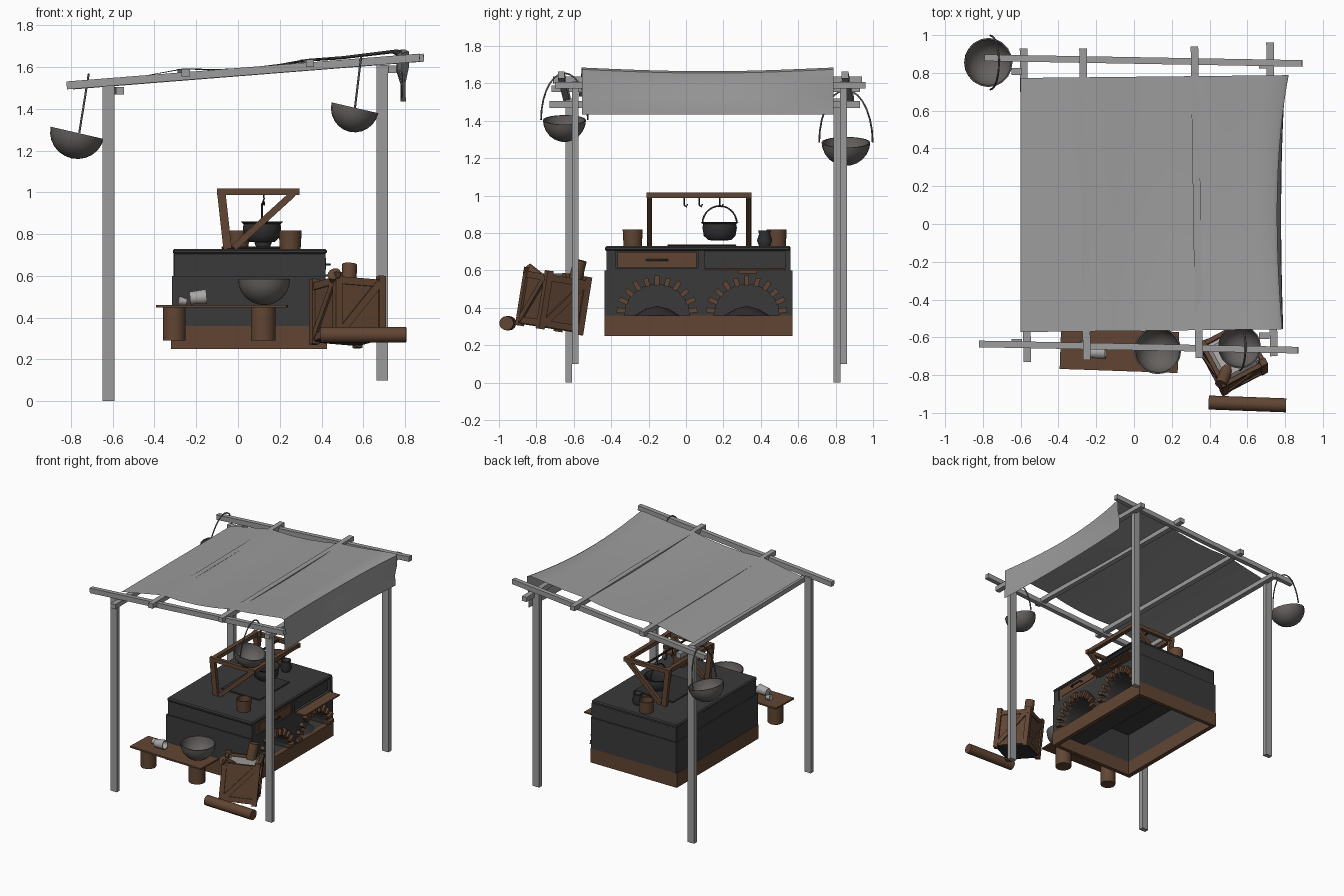
import bpy, bmesh, math
from mathutils import Matrix, Vector

if "Cube" in bpy.data.objects:
    bpy.data.objects.remove(bpy.data.objects["Cube"])


def material(name, r, g, b):
    m = bpy.data.materials.new(name)
    m.use_nodes = True
    m.diffuse_color = (r, g, b, 1)
    m.node_tree.nodes["Principled BSDF"].inputs["Base Color"].default_value = (r, g, b, 1)
    return m


GREY = material("weathered grey", 0.33, 0.33, 0.33)
BROWN = material("brown wood", 0.12, 0.06, 0.033)
STONE = material("dark stone", 0.042, 0.042, 0.042)
IRON = material("black iron", 0.03, 0.03, 0.032)
METAL = material("dull metal", 0.13, 0.12, 0.115)
PALE = material("pale grey", 0.4, 0.39, 0.38)


def finish(name, bm, mat, matrix=None, smooth=False, bevel=0):
    if matrix:
        bm.transform(matrix)
    bmesh.ops.recalc_face_normals(bm, faces=bm.faces)
    me = bpy.data.meshes.new(name)
    bm.to_mesh(me)
    bm.free()
    me.materials.append(mat)
    ob = bpy.data.objects.new(name, me)
    bpy.context.collection.objects.link(ob)
    if smooth:
        bpy.ops.object.select_all(action='DESELECT')
        ob.select_set(True)
        bpy.context.view_layer.objects.active = ob
        bpy.ops.object.shade_smooth_by_angle(angle=math.radians(40))
    if bevel:
        mod = ob.modifiers.new("edge", 'BEVEL')
        mod.width, mod.segments = bevel, 1
    return ob


def box(name, x, y, z, mat, matrix=None, bevel=0):
    """Box from (min, max) ranges."""
    bm = bmesh.new()
    size = [r[1] - r[0] for r in (x, y, z)]
    mid = [(r[1] + r[0]) / 2 for r in (x, y, z)]
    bmesh.ops.create_cube(bm, size=1, matrix=Matrix.Translation(mid) @ Matrix.Diagonal((*size, 1)))
    return finish(name, bm, mat, matrix, bevel=bevel)


def axis_frame(a, b):
    a, b = Vector(a), Vector(b)
    d = (b - a).normalized()
    side = d.cross((0, 0, 1))
    side = side.normalized() if side.length > 0.15 else Vector((1, 0, 0))
    up = d.cross(side).normalized()
    side = up.cross(d)
    rot = Matrix((side, up, d)).transposed().to_4x4()
    return Matrix.Translation((a + b) / 2) @ rot, (b - a).length


def beam(name, a, b, w, h, mat, matrix=None):
    frame, length = axis_frame(a, b)
    ob = box(name, (-w / 2, w / 2), (-h / 2, h / 2), (-length / 2, length / 2), mat,
             matrix @ frame if matrix else frame)
    return ob


def rod(name, a, b, r, mat, sides=14):
    frame, length = axis_frame(a, b)
    bm = bmesh.new()
    bmesh.ops.create_cone(bm, cap_ends=True, segments=sides, radius1=r, radius2=r, depth=length)
    return finish(name, bm, mat, frame, smooth=True)


def lathe(name, profile, mat, matrix, steps=20):
    bm = bmesh.new()
    vs = [bm.verts.new((r, 0, z)) for r, z in profile]
    es = [bm.edges.new(p) for p in zip(vs, vs[1:])]
    bmesh.ops.spin(bm, geom=vs + es, cent=(0, 0, 0), axis=(0, 0, 1), angle=math.tau, steps=steps)
    bmesh.ops.remove_doubles(bm, verts=bm.verts, dist=0.0005)
    return finish(name, bm, mat, matrix, smooth=True)


def wire(name, pts, r, mat):
    cu = bpy.data.curves.new(name, 'CURVE')
    cu.dimensions, cu.bevel_depth, cu.bevel_resolution = '3D', r, 1
    sp = cu.splines.new('POLY')
    sp.points.add(len(pts) - 1)
    for p, co in zip(sp.points, pts):
        p.co = (*co, 1)
    ob = bpy.data.objects.new(name, cu)
    bpy.context.collection.objects.link(ob)
    me = bpy.data.meshes.new_from_object(ob.evaluated_get(bpy.context.evaluated_depsgraph_get()))
    bpy.data.objects.remove(ob)
    me.materials.append(mat)
    bpy.context.collection.objects.link(bpy.data.objects.new(name, me))


def bowl(name, centre, r, depth, tilt=0):
    arc = [math.radians(a) for a in range(0, 91, 15)]
    prof = [(r * math.sin(a), -depth * math.cos(a)) for a in arc]
    prof += [(k * 0.94, z * 0.94) for k, z in reversed(prof)]
    lathe(name, prof, METAL, Matrix.Translation(centre) @ Matrix.Rotation(math.radians(tilt), 4, 'Y'))


def handle(name, centre, half, height, lean, mat):
    x, y, z = centre
    wire(name, [(x + lean * math.sin(t), y + half * math.cos(t), z + height * math.sin(t))
                for t in (math.pi * i / 14 for i in range(15))], 0.005, mat)


# Canopy frame: four posts, two sloping rails, four cross beams
for end, ys in (("front", (-0.627, -0.592)), ("back", (0.807, 0.842))):
    for side, x, y, lo, hi in (("right", -0.62, ys[0], 0, 1.52), ("left", 0.69, ys[1], 0.1, 1.61)):
        box(f"{end}_{side}_post", (x - 0.028, x + 0.028), (y - 0.018, y + 0.018), (lo, hi), GREY)
beam("front_rail", (-0.82, -0.635, 1.512), (0.87, -0.668, 1.645), 0.035, 0.038, GREY)
beam("back_rail", (-0.79, 0.88, 1.512), (0.89, 0.85, 1.645), 0.035, 0.038, GREY)
for x0, x1, y0, y1, z in ((-0.565, -0.585, -0.73, 0.93, 1.487), (-0.25, -0.27, -0.72, 0.93, 1.572),
                          (0.345, 0.32, -0.71, 0.94, 1.618), (0.74, 0.72, -0.7, 0.96, 1.59)):
    beam("cross_beam", (x0, y0, z), (x1, y1, z), 0.04, 0.036, GREY)

# Cloth canopy with a hanging flap on the high side
section = [(-0.602, 1.53), (-0.43, 1.562), (-0.26, 1.594), (-0.1, 1.59), (0.05, 1.597), (0.2, 1.615),
           (0.33, 1.639), (0.5, 1.652), (0.66, 1.672), (0.765, 1.685), (0.785, 1.675),
           (0.785, 1.6), (0.788, 1.52), (0.79, 1.435)]
bm = bmesh.new()
rows = []
for i in range(15):
    t = i / 14
    row = []
    for x, z in section:
        k = max(0, (x + 0.6) / 1.4)
        wave = (0.03 * (2 * t - 1) ** 2 + 0.035 * t ** 4 - 0.03) * k ** 4 * (1 if z > 1.55 else 0.4)
        dip = -0.02 * math.sin(math.pi * t) * k * (z > 1.55)
        row.append(bm.verts.new((x + wave, -0.572 + 0.015 * k + t * 1.345, z + dip)))
    rows.append(row)
for a, b in zip(rows, rows[1:]):
    for j in range(len(section) - 1):
        bm.faces.new((a[j], a[j + 1], b[j + 1], b[j]))
finish("cloth_canopy", bm, GREY, smooth=True)

# Stove: open wooden base, stone walls, solid upper block
YS = (-0.435, 0.57)
for name, z, mat, d in (("base", (0.25, 0.36), BROWN, 0.005), ("wall", (0.36, 0.6), STONE, 0)):
    for end, y in (("front", (YS[0], YS[0] + 0.03)), ("back", (YS[1] - 0.03, YS[1]))):
        box(f"{end}_{name}", (-0.315 - d, 0.42 + d), y, z, mat)
    box(f"right_{name}", (-0.315 - d, -0.285), YS, z, mat)
box("left_base", (0.39, 0.425), YS, (0.25, 0.36), BROWN)
box("upper_block", (-0.31, 0.4), (-0.425, 0.56), (0.59, 0.715), STONE, bevel=0.006)
box("stove_top", (-0.312, 0.425), (-0.432, 0.56), (0.703, 0.73), STONE, bevel=0.008)
for y in ((-0.425, -0.375), (0.065, 0.1), (0.53, 0.56)):
    box("drawer_divider", (0.39, 0.42), y, (0.59, 0.71), STONE)
box("drawer_sill", (0.39, 0.42), (-0.425, 0.56), (0.59, 0.61), STONE)

# Arched fire openings: wall strip whose lower edge follows the arches
CENTRES, AW, AH, SILL = (-0.155, 0.325), 0.175, 0.165, 0.36
samples = [YS[0]]
for c in CENTRES:
    samples += [c - AW * math.cos(math.pi * i / 20) for i in range(21)]
samples.append(YS[1])
bm = bmesh.new()
prev = None
for y in samples:
    low = SILL
    for c in CENTRES:
        low += AH * math.sqrt(max(0, 1 - ((y - c) / AW) ** 2))
    cur = [bm.verts.new(p) for p in ((0.42, y, 0.6), (0.42, y, low), (0.15, y, low))]
    if prev:
        for j in (0, 1):
            bm.faces.new((prev[j], prev[j + 1], cur[j + 1], cur[j]))
    prev = cur
finish("arched_wall", bm, STONE)
box("oven_back", (0.14, 0.15), YS, (SILL, 0.6), STONE)
box("oven_floor", (0.14, 0.42), (-0.42, 0.55), (0.35, SILL), STONE)
for c in CENTRES:
    for i in range(11):
        t = math.pi * (i + 0.5) / 11
        n = Vector((0, math.cos(t), math.sin(t)))
        p = Vector((0.422, c, SILL)) + Vector((0, AW * n.y, AH * n.z))
        beam("arch_brick", p - n * 0.004, p + n * (0.042 + 0.006 * (i % 2)), 0.056, 0.026, BROWN,
             Matrix.Identity(4))
    lathe("ash_mound", [(0, 0.05), (0.06, 0.035), (0.12, 0)], IRON, Matrix.Translation((0.285, c, SILL)))

# Closed drawer with bar handle, and the dropped flap of the second compartment
box("drawer_front", (0.39, 0.416), (-0.365, 0.055), (0.613, 0.7), BROWN)
box("drawer_panel", (0.41, 0.421), (-0.335, 0.03), (0.63, 0.685), BROWN)
wire("drawer_handle", [(0.42, -0.21, 0.655), (0.44, -0.205, 0.655), (0.44, -0.105, 0.655), (0.42, -0.1, 0.655)],
     0.006, IRON)
box("dropped_flap", (0.42, 0.505), (0.105, 0.53), (0.597, 0.607), BROWN)
box("flap_knob", (0.45, 0.47), (0.28, 0.38), (0.585, 0.597), BROWN)
box("hot_plate", (-0.08, 0.26), (-0.1, 0.27), (0.73, 0.74), IRON, bevel=0.004)

# Pot rack over the stove
for y in (-0.195, 0.335):
    beam("rack_arm", (-0.1, y, 1.003), (0.295, y, 1.003), 0.028, 0.03, BROWN)
    beam("rack_leg", (-0.08, y, 1.0), (-0.05, y, 0.73), 0.04, 0.028, BROWN)
    beam("rack_brace", (0.265, y, 0.995), (-0.02, y, 0.735), 0.026, 0.032, BROWN)
for x in (-0.075, 0.275):
    beam("rack_bar", (x, -0.21, 1.003), (x, 0.35, 1.003), 0.032, 0.03, BROWN)
rod("hook_rail", (0.12, -0.2, 1.003), (0.12, 0.34, 1.003), 0.008, IRON, 8)
for y in (-0.01, 0.07, 0.18):
    wire("pot_hook", [(0.12, y, 1.0), (0.125, y, 0.97), (0.118, y, 0.95), (0.125, y + 0.012, 0.94),
                      (0.125, y + 0.018, 0.955)], 0.004, IRON)

# Cookware on and above the stove
lathe("hanging_pot", [(0, -0.1), (0.06, -0.098), (0.085, -0.075), (0.092, -0.03), (0.088, -0.012), (0.102, 0),
                      (0.094, 0), (0.08, -0.02), (0.075, -0.08), (0, -0.09)], IRON,
      Matrix.Translation((0.115, 0.18, 0.86)))
handle("pot_handle", (0.115, 0.18, 0.85), 0.092, 0.095, 0, IRON)
for x, y in ((0.25, -0.285), (0.0, 0.485)):
    lathe("wooden_cup", [(0, 0), (0.05, 0), (0.055, 0.088), (0.047, 0.088), (0.043, 0.02), (0, 0.02)], BROWN,
          Matrix.Translation((x, y, 0.73)), 14)
lathe("small_jug", [(0, 0), (0.03, 0), (0.042, 0.03), (0.03, 0.065), (0.036, 0.085), (0.028, 0.085), (0, 0.04)],
      IRON, Matrix.Translation((0.12, 0.42, 0.73)), 14)

# Bench with bowl and spilled mug
turn = Matrix.Translation((-0.08, -0.67, 0)) @ Matrix.Rotation(math.radians(-2), 4, 'Z')
box("bench_top", (-0.31, 0.315), (-0.108, 0.108), (0.448, 0.46), BROWN, turn)
rod("bench_log", (-0.305, -0.665, 0.29), (-0.305, -0.665, 0.45), 0.055, BROWN)
rod("bench_log", (0.12, -0.675, 0.29), (0.12, -0.675, 0.45), 0.06, BROWN)
bowl("bench_bowl", (0.125, -0.67, 0.585), 0.125, 0.125)
lathe("spilled_mug", [(0, 0), (0.03, 0), (0.036, 0.08), (0.03, 0.08), (0.026, 0.01), (0, 0.01)], PALE,
      Matrix.Translation((-0.23, -0.68, 0.494)) @ Matrix.Rotation(math.radians(85), 4, 'Y'), 14)
lathe("small_cup", [(0, 0), (0.015, 0), (0.022, 0.04), (0, 0.035)], PALE,
      Matrix.Translation((-0.245, -0.64, 0.475)) @ Matrix.Rotation(math.radians(-80), 4, 'Y'), 12)

# Leaning crate with braced sides, grey filling and firewood
crate = (Matrix.Translation((0.525, -0.73, 0.295)) @ Matrix.Rotation(math.radians(-9), 4, 'X')
         @ Matrix.Rotation(math.radians(28), 4, 'Z'))
H, TOP = 0.125, 0.28
for k in range(4):
    m = crate @ Matrix.Rotation(k * math.pi / 2, 4, 'Z')
    box("crate_side", (-H, H), (-H, -H + 0.015), (0, TOP), BROWN, m)
    box("crate_post", (-H - 0.01, -H + 0.025), (-H - 0.012, -H + 0.025), (-0.015, TOP + 0.02), BROWN, m)
    beam("crate_brace", (-H + 0.02, -H - 0.004, 0.015), (H - 0.02, -H - 0.004, TOP - 0.015), 0.014, 0.035, BROWN, m)
    for z in (0.0, TOP - 0.035):
        box("crate_slat", (-H, H), (-H - 0.008, -H), (z, z + 0.035), BROWN, m)
box("crate_floor", (-H, H), (-H, H), (-0.005, 0.01), IRON, crate)
box("crate_filling", (-H + 0.015, H - 0.015), (-H + 0.015, H - 0.015), (0.2, 0.265), PALE, crate, bevel=0.02)
rod("crate_firewood", (0.52, -0.63, 0.4), (0.535, -0.565, 0.655), 0.036, BROWN)
rod("crate_firewood", (0.5, -0.75, 0.53), (0.46, -0.85, 0.61), 0.033, BROWN)
rod("loose_log", (0.395, -0.945, 0.318), (0.805, -0.96, 0.318), 0.038, BROWN)

# Bowls hanging from the rail ends
bowl("back_hanging_bowl", (-0.77, 0.855, 1.285), 0.13, 0.125, 13)
handle("back_bowl_handle", (-0.76, 0.855, 1.285), 0.143, 0.28, 0.045, METAL)
bowl("front_hanging_bowl", (0.56, -0.65, 1.405), 0.115, 0.118, 13)
handle("front_bowl_handle", (0.56, -0.65, 1.405), 0.125, 0.25, 0.03, METAL)
